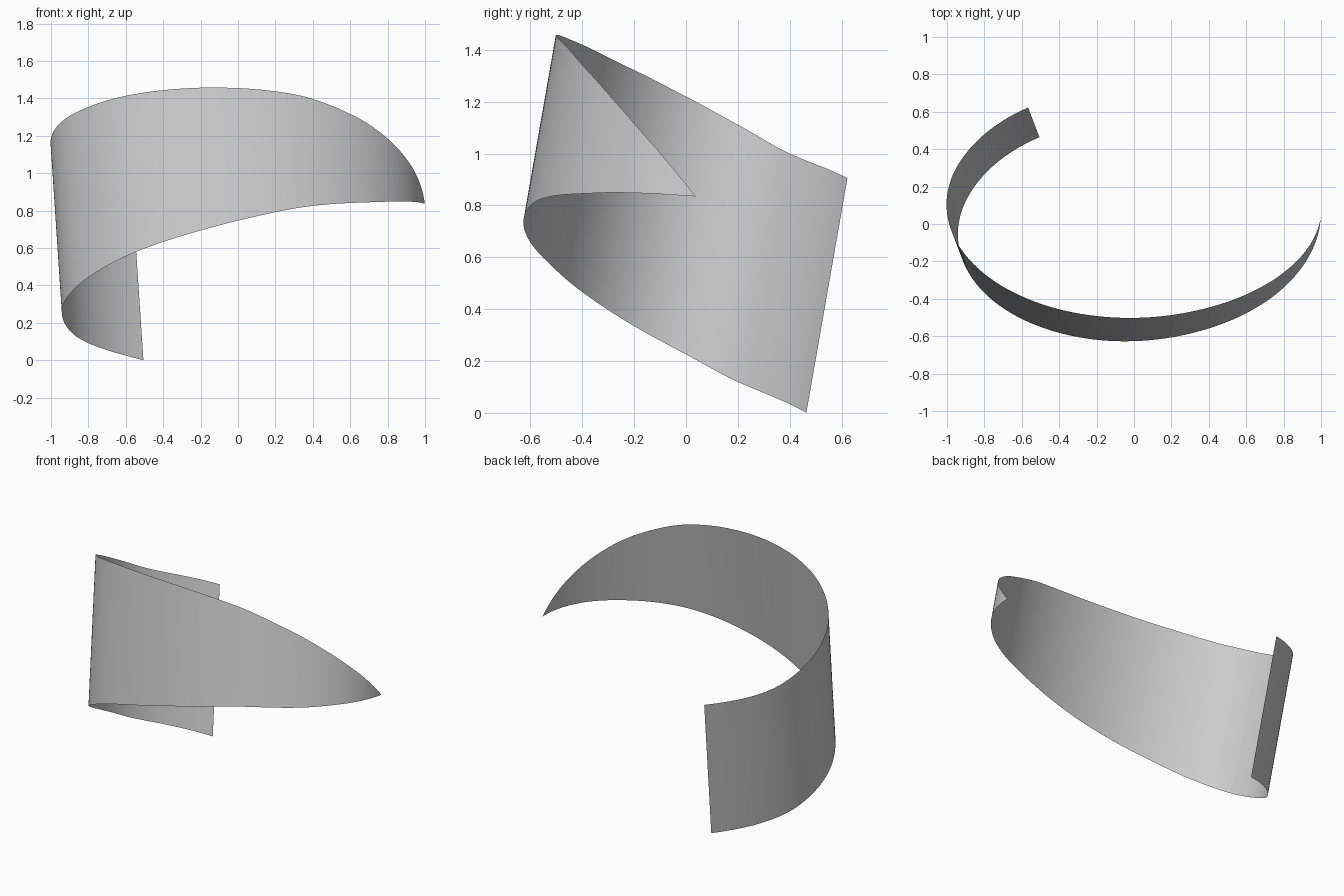
import bpy, bmesh, math

if "Cube" in bpy.data.objects:
    bpy.data.objects.remove(bpy.data.objects["Cube"])

# Edge heights of the ribbon: (angle in degrees, height)
LOWER = [(125.2, 0), (157, .12), (176, .225), (195, .335), (216, .465), (238, .598),
         (270, .75), (293, .825), (323, .848), (340, .847), (358, .835)]
UPPER = [(125.2, .905), (152.5, 1.0), (172, 1.11), (191, 1.22), (211, 1.322), (237, 1.42),
         (264, 1.458), (290, 1.42), (310, 1.31), (325, 1.188), (340, 1.04), (350, .93), (358, .835)]
LEAN_X, LEAN_Y = -.0667, .175
STEPS, ROWS = 120, 4


def smooth(points, t):
    """Cubic interpolation through the points."""
    n = len(points)

    def slope(i):
        a, b = points[max(i - 1, 0)], points[min(i + 1, n - 1)]
        return (b[1] - a[1]) / (b[0] - a[0])

    i = 0
    while i < n - 2 and t > points[i + 1][0]:
        i += 1
    (t0, a), (t1, b) = points[i], points[i + 1]
    h = t1 - t0
    u = (t - t0) / h
    return ((2*u**3 - 3*u**2 + 1) * a + (u**3 - 2*u**2 + u) * h * slope(i)
            + (3*u**2 - 2*u**3) * b + (u**3 - u**2) * h * slope(i + 1))


def wall_point(deg, z):
    """Point on the leaning elliptical cylinder."""
    r = math.radians(deg)
    return (.065 + .99 * math.cos(r) + LEAN_X * z,
            -.085 + .672 * math.sin(r) + LEAN_Y * z, z)


# Tapered ribbon: an open sheet wrapped round the leaning cylinder
bm = bmesh.new()
columns = []
for i in range(STEPS + 1):
    deg = 125.2 + (358 - 125.2) * i / STEPS
    lo, hi = smooth(LOWER, deg), smooth(UPPER, deg)
    columns.append([bm.verts.new(wall_point(deg, lo + (hi - lo) * j / ROWS))
                    for j in range(ROWS + 1)])
for a, b in zip(columns, columns[1:]):
    for j in range(ROWS):
        bm.faces.new((a[j], b[j], b[j + 1], a[j + 1]))

# Close the pointed tip
bmesh.ops.remove_doubles(bm, verts=columns[-1], dist=.0001)
for f in bm.faces:
    f.smooth = True

mesh = bpy.data.meshes.new("curved_ribbon")
bm.to_mesh(mesh)
bm.free()
ribbon = bpy.data.objects.new("curved_ribbon", mesh)
bpy.context.collection.objects.link(ribbon)
